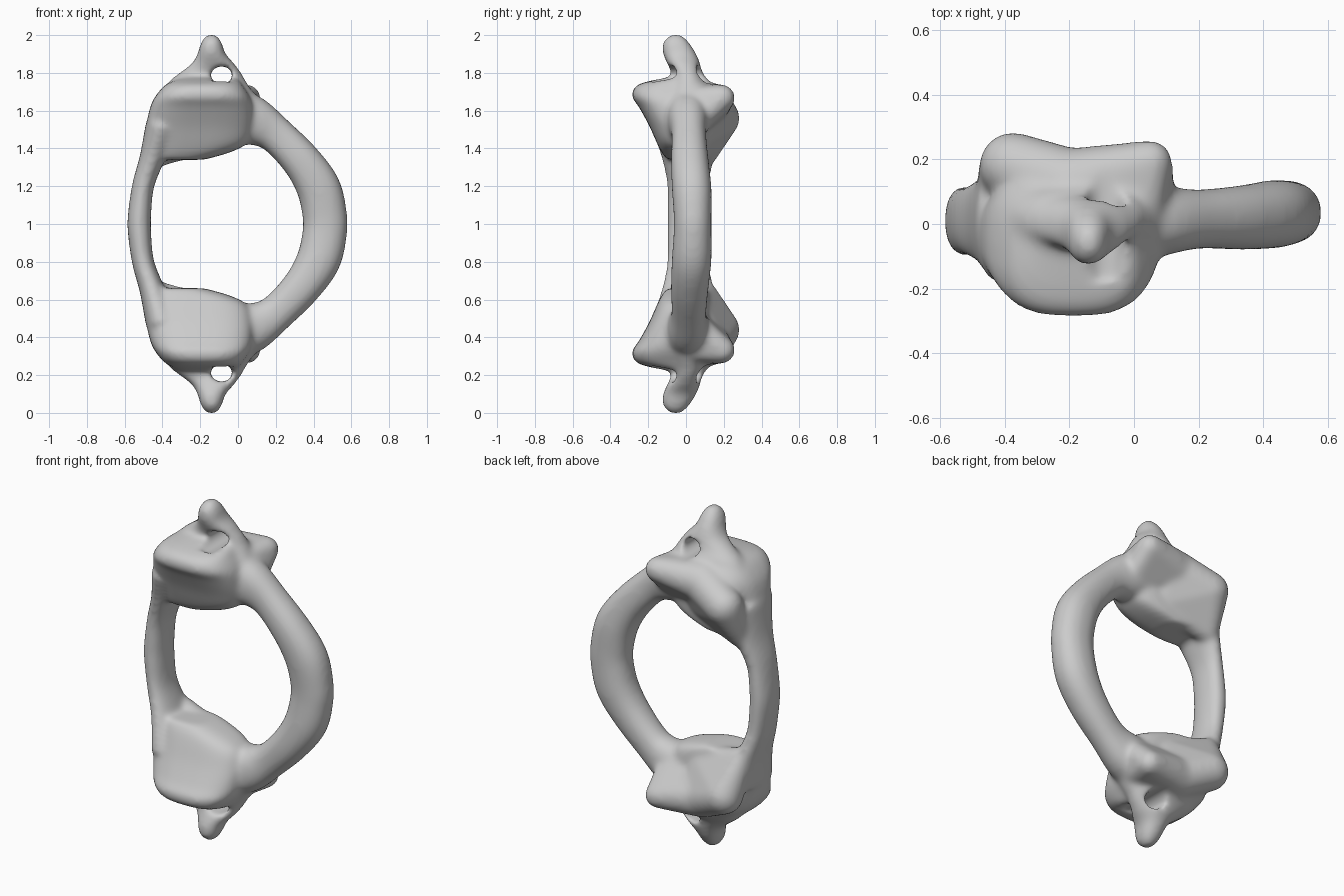
import bpy, bmesh, math
from mathutils import Vector, Matrix

cube = bpy.data.objects.get("Cube")
if cube:
    bpy.data.objects.remove(cube)

bone = bpy.data.materials.new("bone grey")
bone.use_nodes = True
GREY = (0.6, 0.6, 0.6, 1)
bone.diffuse_color = GREY
bone.node_tree.nodes["Principled BSDF"].inputs["Base Color"].default_value = GREY

SIDES = 32
STEPS = 6


def sgn_pow(v, p):
    return math.copysign(abs(v) ** p, v)


def smooth_rows(rows):
    """Fill in a table of sections with a Catmull-Rom spline."""
    rows = [Vector(r) for r in rows]
    out = []
    for i in range(len(rows) - 1):
        a, b, c, d = rows[max(i - 1, 0)], rows[i], rows[i + 1], rows[min(i + 2, len(rows) - 1)]
        for s in range(STEPS):
            t = s / STEPS
            out.append(b + (c - a) * (t / 2) + (a * 2 - b * 5 + c * 4 - d) * (t * t / 2)
                       + (b * 3 - a - c * 3 + d) * (t ** 3 / 2))
    return out + [rows[-1]]


def ring(bm, centre, u, v, power):
    verts = []
    for i in range(SIDES):
        a = 2 * math.pi * i / SIDES
        p = centre + u * sgn_pow(math.cos(a), power) + v * sgn_pow(math.sin(a), power)
        verts.append(bm.verts.new(p))
    return verts


def skin(bm, rings):
    for a, b in zip(rings, rings[1:]):
        for i in range(SIDES):
            j = (i + 1) % SIDES
            bm.faces.new((a[i], a[j], b[j], b[i]))
    bm.faces.new(rings[0][::-1])
    bm.faces.new(rings[-1])


def stack(bm, sections, power):
    """Loft of level sections: z, x min, x max, y min, y max."""
    skin(bm, [ring(bm, Vector(((x0 + x1) / 2, (y0 + y1) / 2, z)),
                   Vector(((x1 - x0) / 2, 0, 0)), Vector((0, (y1 - y0) / 2, 0)), power)
              for z, x0, x1, y0, y1 in smooth_rows(sections)])


def arch(bm, path):
    """Bar swept in the xz plane: x, y, z, half width, half depth."""
    path = smooth_rows(path)
    pts = [Vector(p[:3]) for p in path]
    rings = []
    for i, p in enumerate(path):
        t = (pts[min(i + 1, len(pts) - 1)] - pts[max(i - 1, 0)]).normalized()
        n = Vector((t.z, 0, -t.x)).normalized()
        rings.append(ring(bm, pts[i], n * p[3], Vector((0, p[4], 0)), 0.9))
    skin(bm, rings)


def lobe(bm, balls):
    """Rounded lump stretched around balls: x, y, z, radius."""
    ball = bmesh.new()
    bmesh.ops.create_icosphere(ball, subdivisions=3, radius=1)
    cloud = bmesh.new()
    for x, y, z, r in balls:
        for v in ball.verts:
            cloud.verts.new(v.co * r + Vector((x, y, z)))
    bmesh.ops.convex_hull(cloud, input=cloud.verts[:])
    bmesh.ops.delete(cloud, geom=[v for v in cloud.verts if not v.link_faces], context='VERTS')
    shell = bpy.data.meshes.new("lobe")
    cloud.to_mesh(shell)
    bm.from_mesh(shell)
    bpy.data.meshes.remove(shell)
    ball.free()
    cloud.free()


def make(name, bm):
    bmesh.ops.recalc_face_normals(bm, faces=bm.faces[:])
    me = bpy.data.meshes.new(name)
    bm.to_mesh(me)
    bm.free()
    ob = bpy.data.objects.new(name, me)
    ob.location.z = 1
    bpy.context.collection.objects.link(ob)
    return ob


# Upper half, measured from the mirror plane
bm = bmesh.new()

# Thick and thin arches
arch(bm, [(.46, .035, -.04, .118, .1), (.46, .035, .04, .118, .1), (.427, .03, .19, .117, .105),
          (.335, .02, .335, .104, .1), (.195, .015, .477, .1, .092),
          (.08, .01, .545, .13, .11), (-.06, .01, .6, .14, .13)])
arch(bm, [(-.522, .01, -.04, .062, .107), (-.522, .01, .04, .062, .107), (-.503, .01, .2, .058, .11),
          (-.455, .01, .35, .066, .14), (-.405, 0, .52, .085, .19)])

# Side mass with its broad front facet
stack(bm, [(.34, -.46, -.18, -.1, .12), (.38, -.47, -.04, -.13, .12), (.43, -.48, .05, -.155, .12),
           (.52, -.485, .08, -.195, .13), (.62, -.465, .08, -.25, .16),
           (.68, -.435, .06, -.288, .17), (.74, -.38, .02, -.25, .12),
           (.775, -.3, 0, -.1, .1)], 0.72)

# Large and small rear lobes
lobe(bm, [(-.375, .18, .56, .105), (-.43, .1, .36, .06), (-.2, .12, .635, .115),
          (-.15, .04, .47, .09)])
lobe(bm, [(.05, .19, .668, .07), (.06, .03, .52, .07), (-.2, .12, .635, .115),
          (.02, .02, .66, .07)])

# Pointed side process
stack(bm, [(.68, -.43, .09, -.13, .14), (.76, -.36, .04, -.09, .115),
           (.8, -.31, .018, -.08, .09), (.85, -.245, -.02, -.1, .075),
           (.9, -.215, -.065, -.122, .055), (.95, -.2, -.082, -.125, .025),
           (.985, -.18, -.1, -.105, -.005), (1.006, -.155, -.125, -.07, -.035)], 0.9)
vertebra = make("vertebra", bm)

# Cutter for the small hole
bm = bmesh.new()
bmesh.ops.create_cone(bm, cap_ends=True, segments=32, radius1=1, radius2=1, depth=.36,
                      matrix=Matrix.Translation((-.087, 0, .788))
                      @ Matrix.Diagonal((.058, 1, .048, 1)) @ Matrix.Rotation(math.pi / 2, 4, 'X'))
cutter = make("hole_cutter", bm)
cutter.hide_render = True


def mirror(ob):
    m = ob.modifiers.new("Mirror", 'MIRROR')
    m.use_axis = (False, False, True)
    m.use_mirror_merge = False


def remesh(ob):
    m = ob.modifiers.new("Remesh", 'REMESH')
    m.mode = 'VOXEL'
    m.voxel_size = 0.012


# Fuse, pierce and soften
mirror(cutter)
mirror(vertebra)
remesh(vertebra)
cut = vertebra.modifiers.new("Hole", 'BOOLEAN')
cut.object = cutter
cut.operation = 'DIFFERENCE'
remesh(vertebra)
soft = vertebra.modifiers.new("Soften", 'SMOOTH')
soft.factor = 0.5
soft.iterations = 18

bpy.context.view_layer.update()
graph = bpy.context.evaluated_depsgraph_get()
mesh = bpy.data.meshes.new_from_object(vertebra.evaluated_get(graph))
vertebra.modifiers.clear()
vertebra.data = mesh
bpy.data.objects.remove(cutter)

mesh.materials.clear()
mesh.materials.append(bone)
mesh.polygons.foreach_set("material_index", [0] * len(mesh.polygons))
mesh.shade_smooth()
